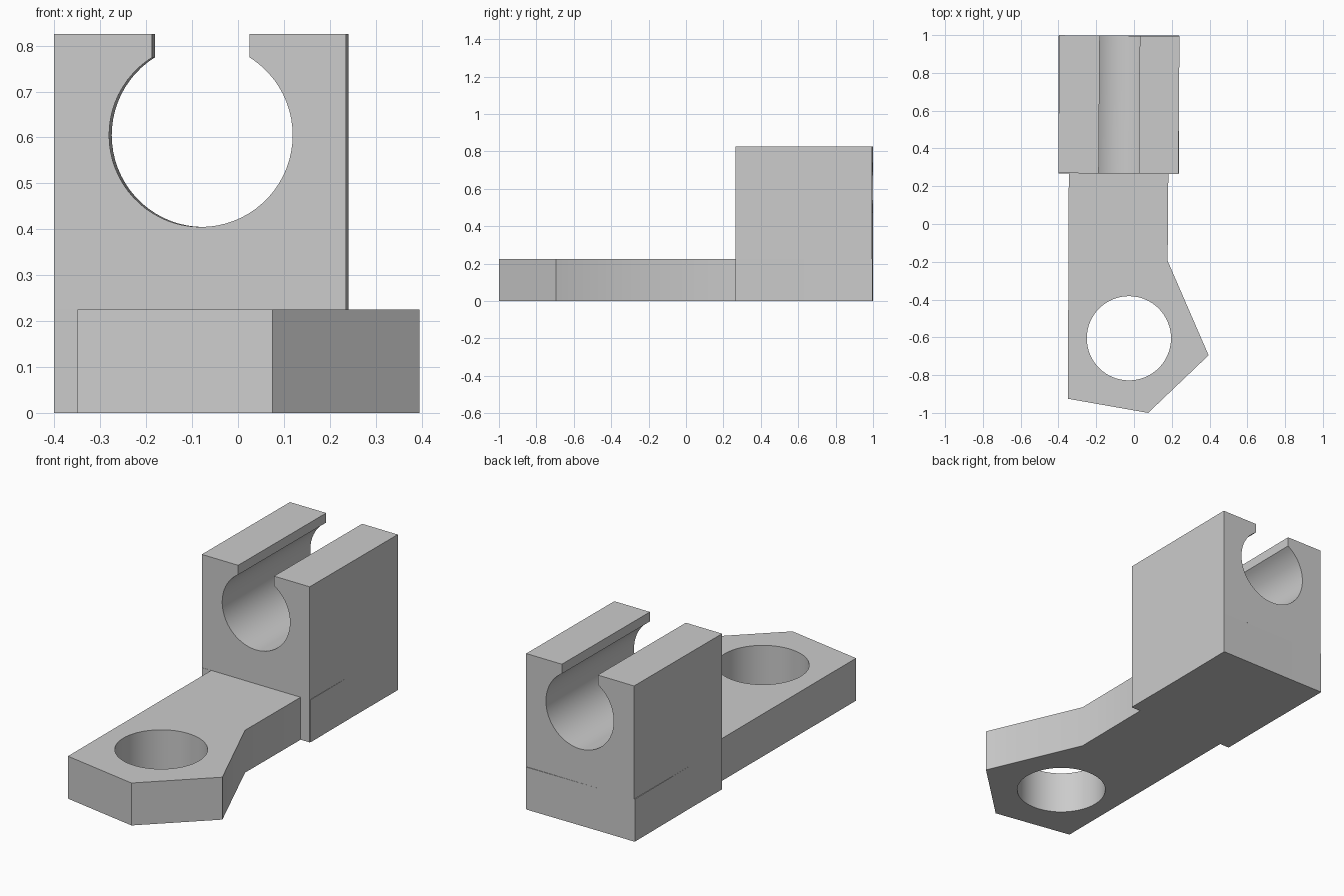
import bpy
import bmesh
import math
from mathutils import Matrix, Vector

cube = bpy.data.objects.get("Cube")
if cube:
    bpy.data.objects.remove(cube, do_unlink=True)

grey = bpy.data.materials.new("plain_grey")
grey.use_nodes = True
colour = (0.6, 0.6, 0.6, 1)
grey.diffuse_color = colour
grey.node_tree.nodes["Principled BSDF"].inputs["Base Color"].default_value = colour


def arc(cx, cy, r, start, end, steps):
    """Points along an arc, both ends included."""
    angles = [start + (end - start) * i / steps for i in range(steps + 1)]
    return [(cx + r * math.cos(a), cy + r * math.sin(a)) for a in angles]


def extrude(name, loops, depth, matrix=Matrix()):
    """Fill outline loops (holes included) and extrude them into a solid."""
    bm = bmesh.new()
    for loop in loops:
        verts = [bm.verts.new((x, y, 0)) for x, y in loop]
        for i, v in enumerate(verts):
            bm.edges.new((verts[i - 1], v))
    bmesh.ops.triangle_fill(bm, use_beauty=True, edges=bm.edges[:], normal=Vector((0, 0, 1)))
    top = bmesh.ops.extrude_face_region(bm, geom=bm.faces[:], use_keep_orig=True)["geom"]
    moved = [g for g in top if isinstance(g, bmesh.types.BMVert)]
    bmesh.ops.translate(bm, verts=moved, vec=(0, 0, depth))
    bmesh.ops.recalc_face_normals(bm, faces=bm.faces[:])
    bm.transform(matrix)
    mesh = bpy.data.meshes.new(name)
    bm.to_mesh(mesh)
    bm.free()
    mesh.materials.append(grey)
    obj = bpy.data.objects.new(name, mesh)
    bpy.context.collection.objects.link(obj)
    bpy.ops.object.select_all(action="DESELECT")
    obj.select_set(True)
    bpy.context.view_layer.objects.active = obj
    bpy.ops.object.shade_smooth_by_angle(angle=math.radians(25))
    return obj


# Mounting plate with a round bolt hole
plate = [(-0.345, 0.3), (-0.35, -0.925), (0.075, -1), (0.395, -0.695),
         (0.178, -0.195), (0.182, 0.3)]
bolt_hole = arc(-0.027, -0.605, 0.223, 0, math.tau, 64)[:-1]
extrude("mounting_plate", [plate, bolt_hole], 0.225)

# Clip block: slotted round channel, turned very slightly about z
half, top, radius, centre = 0.318, 0.825, 0.2, 0.605
left, right = -0.106, 0.106
start = math.pi - math.acos(-left / radius)
end = math.acos(right / radius) + math.tau
channel = arc(0, centre, radius, start, end, 56)
outline = [(-half, 0), (-half, top), (left, top)] + channel
outline += [(right, top), (half, top), (half, 0)]
# Slot is offset a little inside the block
outline = [(x if abs(x) == half else x + 0.002, z) for x, z in outline]
place = (Matrix.Translation((-0.08, 0.632, 0)) @ Matrix.Rotation(-0.0079, 4, "Z")
         @ Matrix.Translation((0, 0.365, 0)) @ Matrix.Rotation(math.pi / 2, 4, "X"))
extrude("clip_block", [outline], 0.73, place)

# Square base pad under the block
pad = [(-0.399, 0.268), (0.238, 0.268), (0.238, 0.998), (-0.399, 0.998)]
extrude("base_pad", [pad], 0.225)
